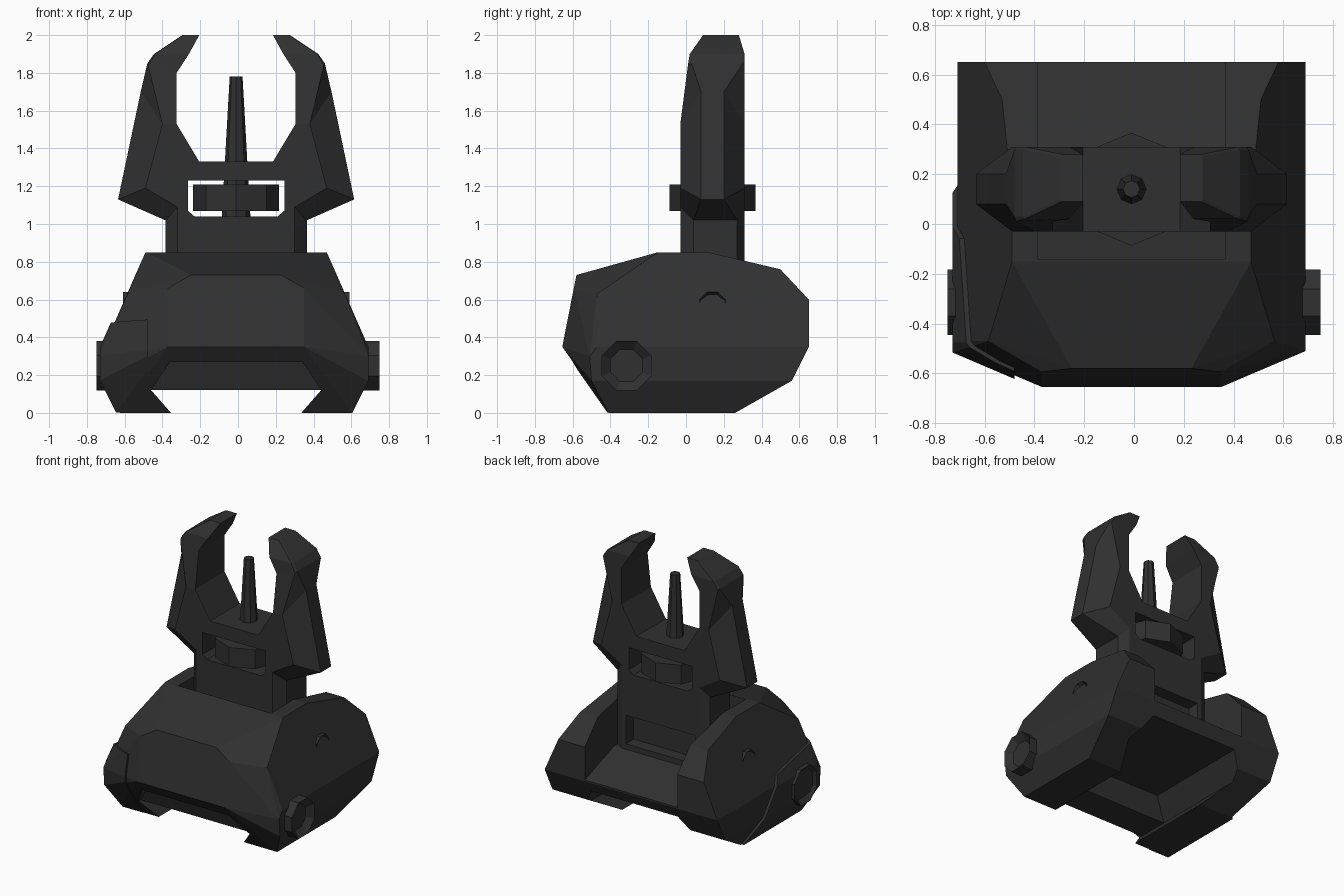
import bpy, bmesh, math
from mathutils import Matrix, Vector

if "Cube" in bpy.data.objects:
    bpy.data.objects.remove(bpy.data.objects["Cube"])

CX = -0.01  # centre line of body
mat = bpy.data.materials.new("dark_metal")
mat.diffuse_color = (0.03, 0.03, 0.03, 1)
mat.use_nodes = True
mat.node_tree.nodes["Principled BSDF"].inputs["Base Color"].default_value = mat.diffuse_color


def make(name, bm, x=CX):
    bmesh.ops.recalc_face_normals(bm, faces=bm.faces)
    me = bpy.data.meshes.new(name)
    bm.to_mesh(me)
    bm.free()
    ob = bpy.data.objects.new(name, me)
    ob.location.x = x
    me.materials.append(mat)
    bpy.context.collection.objects.link(ob)
    return ob


def prism(name, pts, axis, a, b):
    """Extrude a 2D profile along x (pts are y,z) or y (pts are x,z)."""
    bm = bmesh.new()
    f = (lambda p, t: (t, *p)) if axis == 'x' else (lambda p, t: (p[0], t, p[1]))
    lo = [bm.verts.new(f(p, a)) for p in pts]
    hi = [bm.verts.new(f(p, b)) for p in pts]
    bm.faces.new(lo)
    bm.faces.new(hi)
    n = len(pts)
    for i in range(n):
        j = (i + 1) % n
        bm.faces.new((lo[i], lo[j], hi[j], hi[i]))
    return make(name, bm)


def cut(ob, cutter):
    cutter.hide_render = True
    m = ob.modifiers.new("cut", 'BOOLEAN')
    m.operation, m.solver, m.object = 'DIFFERENCE', 'EXACT', cutter
    bpy.context.view_layer.objects.active = ob
    bpy.ops.object.modifier_apply(modifier=m.name)
    bpy.data.objects.remove(cutter)


# Faceted outer shell of the base: half the corners, mirrored
CORNERS = [(.615, .26, 0), (.615, -.41, 0), (.70, .56, .17), (.70, .65, .35),
           (.59, .65, .60), (.52, .50, .76), (.48, .12, .85), (.48, -.15, .85),
           (.24, -.58, .73), (.36, -.594, .66), (.575, -.47, .63),
           (.70, -.51, .30), (.70, -.47, .35), (.70, -.50, .17), (.36, -.655, .35)]


def shell():
    bm = bmesh.new()
    for x, y, z in CORNERS:
        bm.verts.new((x, y, z))
        bm.verts.new((-x, y, z))
    r = bmesh.ops.convex_hull(bm, input=bm.verts)
    junk = [v for v in r["geom_interior"] if isinstance(v, bmesh.types.BMVert)]
    if junk:
        bmesh.ops.delete(bm, geom=junk, context='VERTS')
    bmesh.ops.dissolve_limit(bm, angle_limit=0.02, verts=bm.verts, edges=bm.edges)
    return bm


base = make("base_housing", shell())
# Open slot for the tower, and rail channel underneath
cut(base, prism("slot_cutter", [(-.14, 1.2), (-.14, .48), (.31, .48), (.65, .36),
                                (.9, .27), (.9, 1.2)], 'x', -.375, .375))
cut(base, prism("rail_cutter", [(-.345, -.1), (-.345, 0), (-.45, .12), (-.35, .27),
                                (.35, .27), (.45, .12), (.345, 0), (.345, -.1)], 'y', -1, 1))

# Cross lug in the rail channel
prism("rail_lug", [(-.53, .30), (-.47, .12), (-.24, .12), (-.18, .30)], 'x', -.45, .45)

# Raised clamp plate on the left front corner
bm = shell()
for co, no in [((-.45, 0, 0), (1, 0, 0)), ((0, -.3, .45), (0, .15, 1)),
               ((0, -.08, .45), (0, 1, .75))]:
    bmesh.ops.bisect_plane(bm, geom=bm.verts[:] + bm.edges[:] + bm.faces[:],
                           plane_co=co, plane_no=Vector(no).normalized(), clear_outer=True)
    bmesh.ops.holes_fill(bm, edges=[e for e in bm.edges if e.is_boundary])
bmesh.ops.translate(bm, verts=bm.verts, vec=(-.02, -.006, .001))
make("clamp_plate", bm)

# Tower: (inner xz, face xz, edge xz, front y, edge y range, back y), trunk to tip
STATIONS = [((.195, 1.33), (.31, .45), (.375, .45), -.03, .04, .27, .31),
            ((.195, 1.33), (.31, 1.09), (.375, 1.02), -.03, .04, .27, .31),
            ((.195, 1.33), (.48, 1.19), (.625, 1.13), -.03, .08, .20, .31),
            ((.315, 1.53), (.39, 1.53), (.505, 1.70), -.03, .08, .20, .31),
            ((.315, 1.80), (.465, 1.84), (.47, 1.85), .01, .03, .30, .31),
            ((.25, 1.90), (.43, 1.90), (.435, 1.90), .02, .03, .30, .31),
            ((.195, 2.0), (.28, 2.0), (.285, 2.0), .09, .10, .27, .28)]
bm = bmesh.new()
rings = []
for s, st in [(-1, t) for t in reversed(STATIONS)] + [(1, t) for t in STATIONS]:
    i, f, e, yf, y1, y2, yb = st
    rings.append([bm.verts.new((s * p[0], y, p[1])) for p, y in
                  ((i, yf), (f, yf), (e, y1), (e, y2), (f, yb), (i, yb))])
for a, b in zip(rings, rings[1:]):
    for k in range(6):
        n = (k + 1) % 6
        bm.faces.new((a[k], a[n], b[n], b[k]))
bm.faces.new(rings[0])
bm.faces.new(rings[-1])
bmesh.ops.remove_doubles(bm, verts=bm.verts, dist=1e-4)
tower = make("sight_tower", bm)
# Wheel window and shallow rear recess
cut(tower, prism("window_cutter", [(-.255, 1.23), (-.255, 1.07), (-.22, 1.04), (.22, 1.04),
                                   (.255, 1.07), (.255, 1.23)], 'y', -.5, .8))
cut(tower, prism("recess_cutter", [(-.28, .52), (.28, .52), (.28, .73), (-.28, .73)],
                 'y', .22, .6))


def cyl(name, n, r1, r2, depth, matrix, x, recess=None):
    bm = bmesh.new()
    bmesh.ops.create_cone(bm, cap_ends=True, segments=n, radius1=r1, radius2=r2, depth=depth)
    if recess:  # socket in the outer end
        top = max(bm.faces, key=lambda f: f.calc_center_median().z)
        bmesh.ops.inset_region(bm, faces=[top], thickness=recess)
        bmesh.ops.translate(bm, verts=top.verts, vec=(0, 0, -.04))
    bmesh.ops.transform(bm, matrix=matrix, verts=bm.verts)
    return make(name, bm, x)


# Adjustment wheel and tapered post
cyl("adjust_wheel", 8, .227, .227, .14, Matrix.Translation((0, .14, 1.14)), CX)
cyl("sight_post", 8, .078, .034, .78, Matrix.Translation((0, .14, 1.39)), CX)

# Clamp bolts and pivot pins on both sides
for side, tag in ((1, "right"), (-1, "left")):
    rot = Matrix.Rotation(side * math.pi / 2, 4, 'Y') @ Matrix.Rotation(math.pi / 8, 4, 'Z')
    cyl("clamp_bolt_" + tag, 8, .142, .142, .12,
        Matrix.Translation((side * .69, -.315, .25)) @ rot, 0, .05)
    cyl("pivot_pin_" + tag, 8, .075, .075, .12,
        Matrix.Translation((side * .54, .14, .57)) @ rot, CX, .028)
